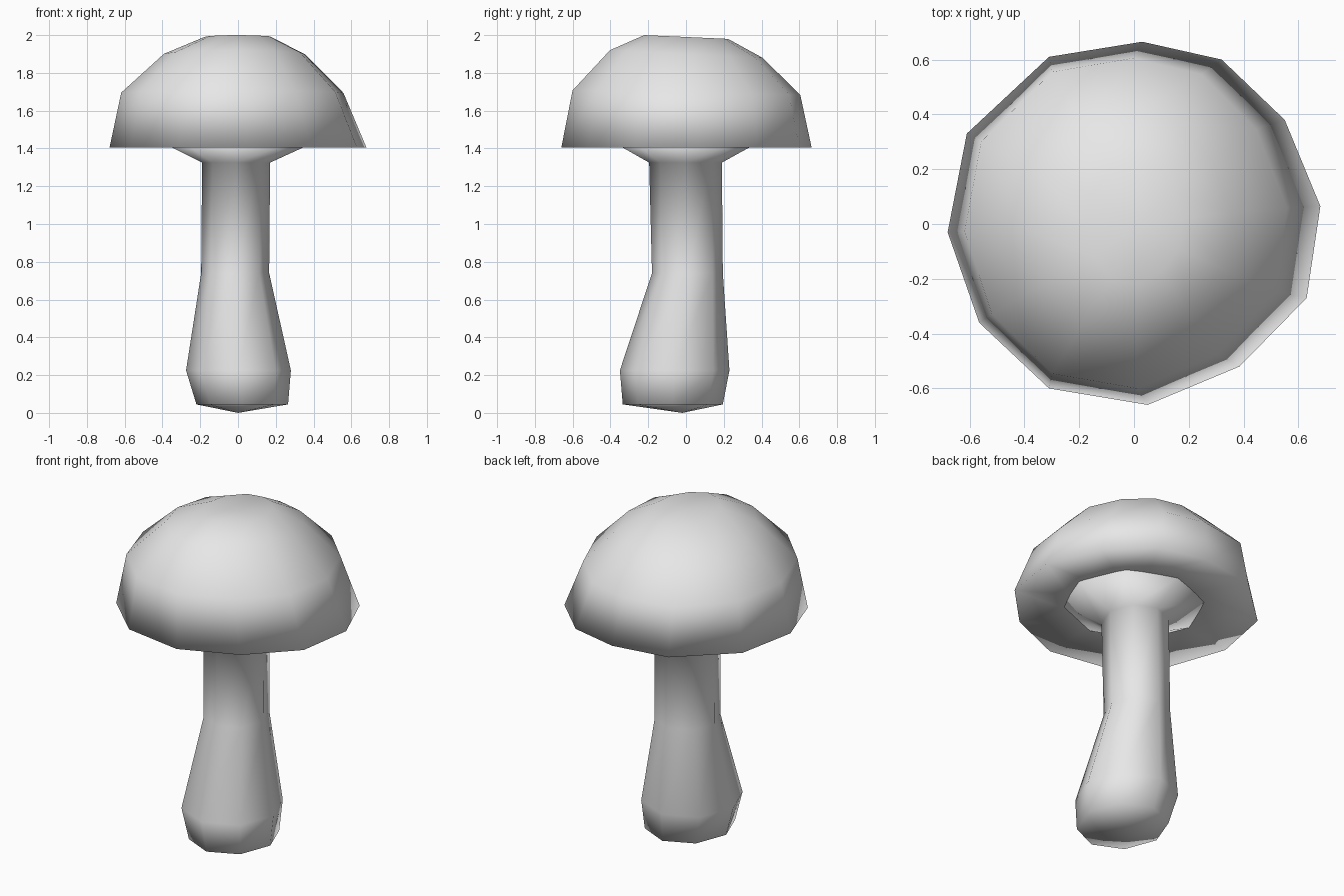
import bpy, bmesh, math

default = bpy.data.objects.get("Cube")
if default:
    bpy.data.objects.remove(default, do_unlink=True)

# One plain grey for the whole model
grey = bpy.data.materials.new("light_grey")
grey.use_nodes = True
COLOUR = (0.8, 0.8, 0.8, 1)
grey.diffuse_color = COLOUR
grey.node_tree.nodes["Principled BSDF"].inputs["Base Color"].default_value = COLOUR


def loft(name, rings, bottom, top):
    """Skin a stack of equal-length rings and close both ends with a centre point."""
    bm = bmesh.new()
    loops = [[bm.verts.new(p) for p in ring] for ring in rings]
    n = len(loops[0])
    low, high = bm.verts.new(bottom), bm.verts.new(top)
    for i in range(n):
        j = (i + 1) % n
        for a, b in zip(loops, loops[1:]):
            bm.faces.new((a[i], a[j], b[j], b[i]))
        bm.faces.new((low, loops[0][j], loops[0][i]))
        bm.faces.new((high, loops[-1][i], loops[-1][j]))
    bmesh.ops.recalc_face_normals(bm, faces=bm.faces)
    for f in bm.faces:
        f.smooth = True
    mesh = bpy.data.meshes.new(name)
    bm.to_mesh(mesh)
    bm.free()
    mesh.materials.append(grey)
    obj = bpy.data.objects.new(name, mesh)
    bpy.context.collection.objects.link(obj)
    return obj


# Cap: an uneven twelve-sided rim, scaled and tilted up into a dome
RIM = [(0.68, 0.065), (0.55, 0.38), (0.32, 0.6), (0.03, 0.665),
       (-0.31, 0.61), (-0.61, 0.33), (-0.68, -0.03), (-0.565, -0.36),
       (-0.31, -0.6), (0.05, -0.66), (0.385, -0.52), (0.63, -0.27)]


def cap_ring(sx, sy, cx, z, tilt):
    return [(cx + x * sx, y * sy, z + tilt * y * sy) for x, y in RIM]


cap_rings = [
    cap_ring(0.54, 0.54, 0, 1.43, 0),
    cap_ring(1, 1, 0, 1.405, 0),
    cap_ring(0.865, 0.91, -0.03, 1.695, -0.02),
    cap_ring(0.55, 0.61, -0.018, 1.9, -0.05),
    cap_ring(0.26, 0.335, 0, 1.99, -0.045),
]
loft("cap", cap_rings, (0, 0, 1.44), (0.02, 0, 1.985))

# Stem: eight sides, bulging at the foot and flaring under the cap
SIDES = 8


def stem_ring(x0, x1, y0, y1, z):
    cx, cy, rx, ry = (x0 + x1) / 2, (y0 + y1) / 2, (x1 - x0) / 2, (y1 - y0) / 2
    angles = [math.tau * i / SIDES for i in range(SIDES)]
    return [(cx + rx * math.cos(a), cy + ry * math.sin(a), z) for a in angles]


stem_rings = [
    stem_ring(-0.22, 0.265, -0.335, 0.195, 0.045),
    stem_ring(-0.275, 0.28, -0.35, 0.23, 0.225),
    stem_ring(-0.195, 0.165, -0.18, 0.195, 0.74),
    stem_ring(-0.19, 0.17, -0.195, 0.19, 1.325),
    stem_ring(-0.4, 0.4, -0.38, 0.38, 1.43),
]
loft("stem", stem_rings, (0, -0.02, 0), (0, 0, 1.45))
